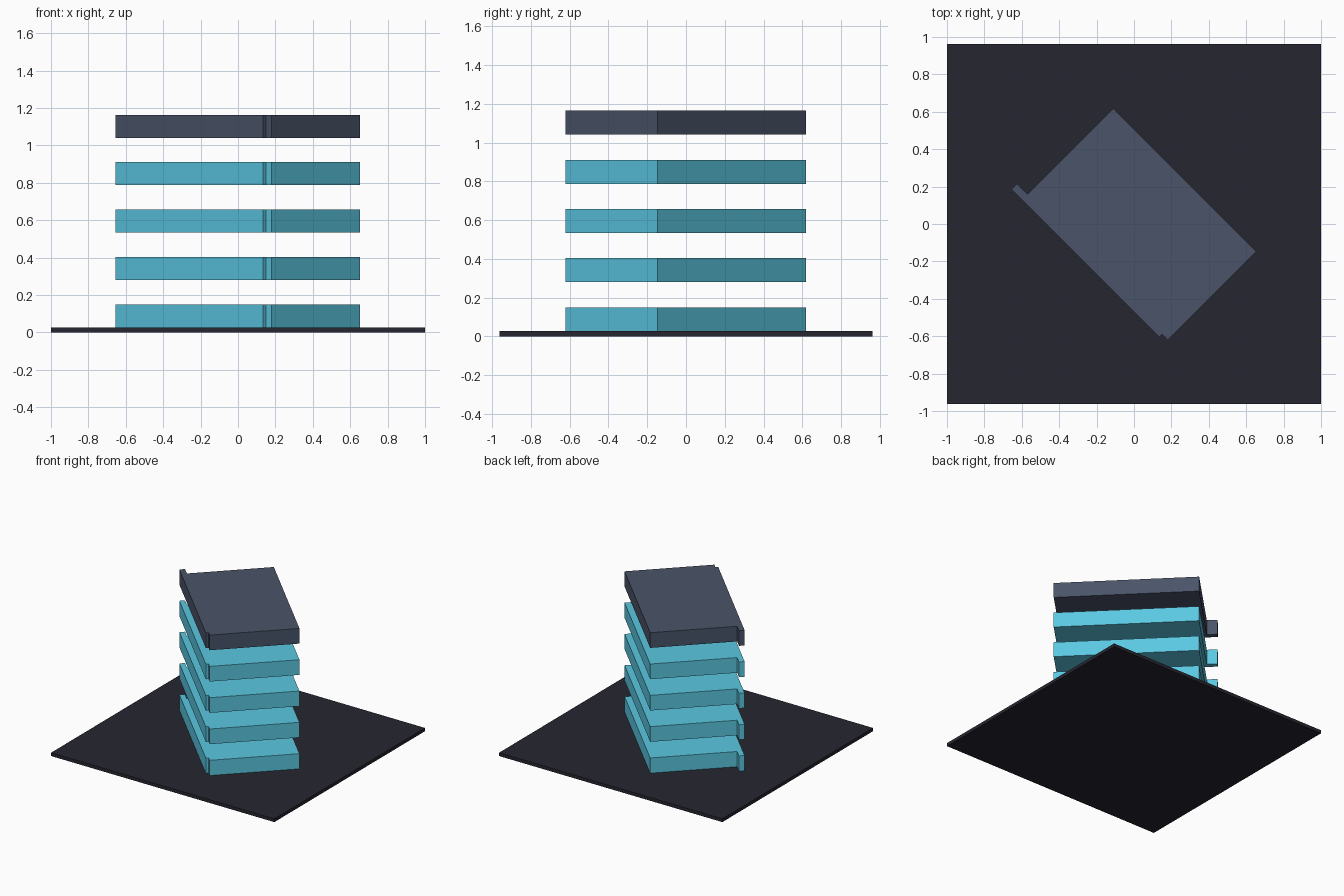
import bpy
from math import radians
from mathutils import Matrix, Vector

cube = bpy.data.objects.get("Cube")
if cube:
    bpy.data.objects.remove(cube, do_unlink=True)


def linear(c):
    c /= 255
    return c / 12.92 if c <= 0.04045 else ((c + 0.055) / 1.055) ** 2.4


def material(name, rgb):
    colour = [linear(c) for c in rgb] + [1.0]
    mat = bpy.data.materials.new(name)
    mat.use_nodes = True
    mat.diffuse_color = colour
    bsdf = mat.node_tree.nodes["Principled BSDF"]
    bsdf.inputs["Base Color"].default_value = colour
    return mat


def box(name, low, high, mat, turn=0.0):
    """Box between two corners, turned about the vertical axis."""
    low, high = Vector(low), Vector(high)
    bpy.ops.mesh.primitive_cube_add(size=1)
    ob = bpy.context.object
    ob.name = name
    ob.data.transform(Matrix.Rotation(turn, 4, 'Z')
                      @ Matrix.Translation((low + high) / 2)
                      @ Matrix.Diagonal((*(high - low), 1)))
    ob.data.materials.append(mat)
    return ob


ground = material("dark charcoal", (38, 38, 49))
teal = material("light teal", (91, 200, 226))
slate = material("slate grey", (74, 84, 105))

BASE_TOP = 0.027
STEP = 0.2535
THICK = 0.123
FLOORS = 5
TURN = radians(-45)

# Ground plate
box("ground_plate", (-1, -0.963, 0), (1, 0.963, BASE_TOP), ground)

# Stacked floors, each a slab with a long strip along one side; the last is the roof
for i in range(FLOORS):
    z = BASE_TOP + i * STEP
    roof = i == FLOORS - 1
    label = "roof" if roof else f"floor_{i + 1}"
    mat = slate if roof else teal
    box(label + "_slab", (-0.516, -0.311, z), (0.566, 0.358, z + THICK), mat, TURN)
    box(label + "_side_strip", (-0.594, -0.332, z), (0.522, -0.29, z + THICK), mat, TURN)
